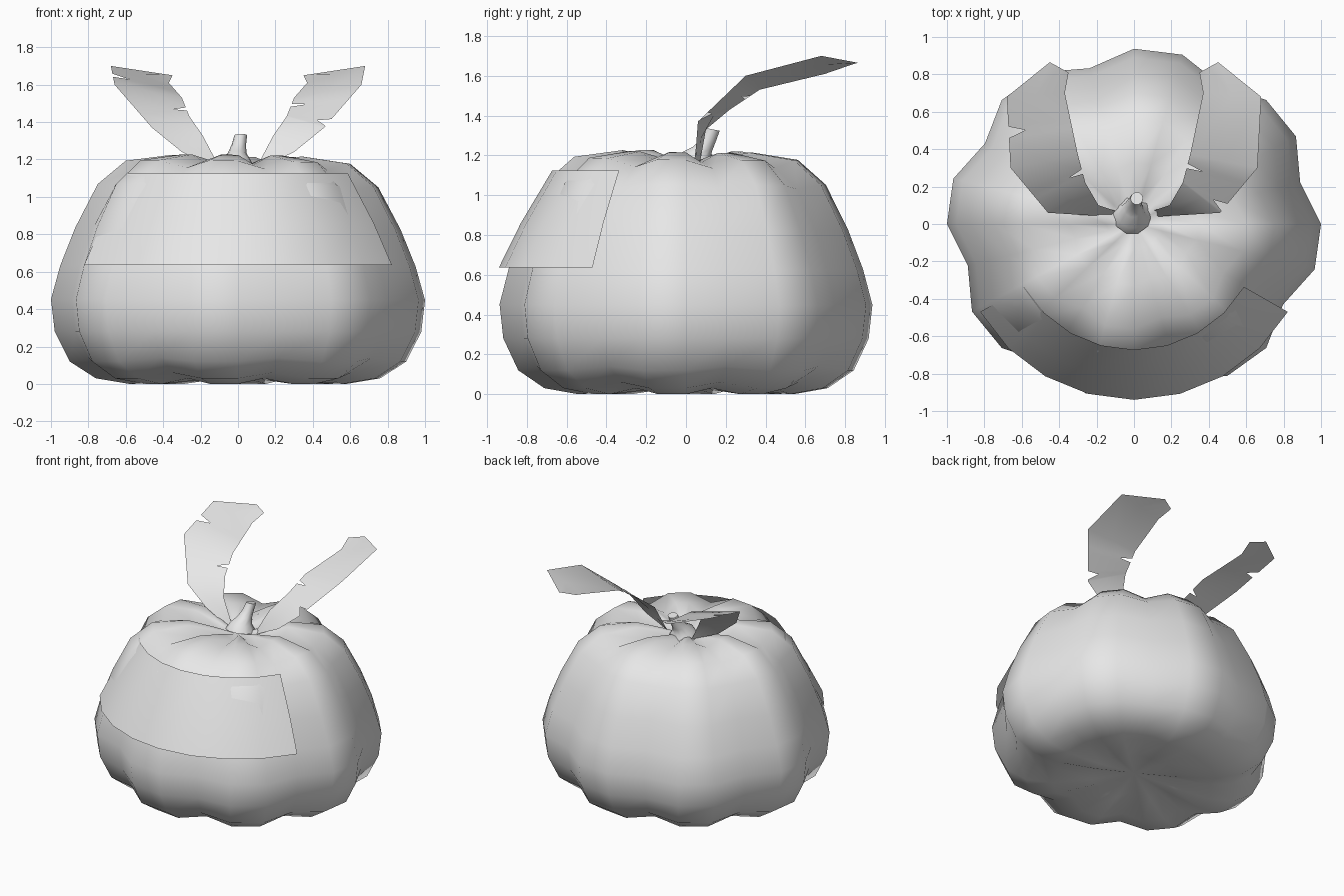
import bpy
from math import cos, sin, pi, radians
from mathutils import Vector

if "Cube" in bpy.data.objects:
    bpy.data.objects.remove(bpy.data.objects["Cube"], do_unlink=True)

grey = bpy.data.materials.new("plain grey")
grey.use_nodes = True
grey.diffuse_color = (0.8, 0.8, 0.8, 1)
grey.node_tree.nodes["Principled BSDF"].inputs["Base Color"].default_value = grey.diffuse_color


def make(name, verts, faces):
    mesh = bpy.data.meshes.new(name)
    mesh.from_pydata(verts, [], faces)
    mesh.materials.append(grey)
    for p in mesh.polygons:
        p.use_smooth = True
    obj = bpy.data.objects.new(name, mesh)
    bpy.context.scene.collection.objects.link(obj)
    return obj


def strip(rows, width, closed):
    """Quads joining consecutive rows of equal width."""
    n = width if closed else width - 1
    return [(r * width + i, r * width + (i + 1) % width,
             (r + 1) * width + (i + 1) % width, (r + 1) * width + i)
            for r in range(rows - 1) for i in range(n)]


# Pumpkin body: eight lobes, every third meridian is a crease
DEPTH = 0.937
SEG = 24
# radius, height, height shift of the crease
profile = [(0.30, 0.02, 0.03), (0.58, 0.0, 0.03), (0.76, 0.03, 0.03), (0.9, 0.12, 0.02),
           (0.98, 0.28, 0), (1.0, 0.45, 0), (0.95, 0.63, 0), (0.87, 0.83, 0),
           (0.75, 1.06, -0.02), (0.60, 1.185, -0.04), (0.35, 1.22, -0.05), (0.15, 1.18, -0.03)]
verts = []
for r, z, dz in profile:
    for i in range(SEG):
        a = 2 * pi * i / SEG
        crease = i % 3 == 1
        k = r * (0.92 if crease else 1)
        x, y = k * cos(a), k * DEPTH * sin(a)
        verts.append((x, y, z + (dz if crease else 0) - 0.01 * (x + y) * z * z))
faces = strip(len(profile), SEG, True)
bottom, top = len(verts), len(verts) + 1
verts += [(0, 0, 0.06), (0, 0, 1.14)]
last = (len(profile) - 1) * SEG
for i in range(SEG):
    j = (i + 1) % SEG
    faces += [(bottom, j, i), (top, last + i, last + j)]
make("pumpkin_body", verts, faces)

# Curved front panel lying over the lobes
verts = []
bands = [(0.94, 0.637), (0.83, 0.86), (0.672, 1.125)]
for r, z in bands:
    for i in range(9):
        a = radians(210 + 15 * i)
        verts.append((r * cos(a) * 1.01, r * sin(a), z))
make("front_panel", verts, strip(len(bands), 9, False))

# Stem: flared foot, leaning back, capped
rings = [(-0.01, 0.05, 1.15, 0.105), (-0.01, 0.05, 1.20, 0.075), (-0.005, 0.085, 1.235, 0.05),
         (0.005, 0.115, 1.28, 0.038), (0.015, 0.137, 1.33, 0.034)]
SIDES = 10
verts = [(x + r * cos(2 * pi * i / SIDES), y + r * sin(2 * pi * i / SIDES),
          z - 0.2 * r * sin(2 * pi * i / SIDES))
         for x, y, z, r in rings for i in range(SIDES)]
faces = strip(len(rings), SIDES, True)
faces.append(tuple(range((len(rings) - 1) * SIDES, len(rings) * SIDES)))
stem = make("stem", verts, faces)
stem.data.polygons[len(faces) - 1].use_smooth = False

# Leaves: pairs of inner and outer edge points, with torn notches
edges = [((0.10, 0.07, 1.16), (0.13, 0.04, 1.16)),
         ((0.19, 0.10, 1.33), (0.30, 0.05, 1.24)),
         ((0.26, 0.22, 1.43), (0.46, 0.06, 1.37)),
         ((0.30, 0.37, 1.53), (0.66, 0.30, 1.60)),
         ((0.37, 0.70, 1.61), (0.68, 0.68, 1.70)),
         ((0.35, 0.81, 1.65), (0.45, 0.865, 1.665))]


def leaf(name, side, notches):
    """notches: (section, position along it, edge index)."""
    rows = []
    for s, (inner, outer) in enumerate(edges):
        rows.append([Vector(inner), Vector(outer)])
        for sec, t, edge in notches:
            if sec != s:
                continue
            for step in (-0.08, 0, 0.08):
                pair = [Vector(edges[s][e]).lerp(Vector(edges[s + 1][e]), t + step)
                        for e in (0, 1)]
                if step == 0:
                    pair[edge] = pair[edge].lerp(pair[1 - edge], 0.27)
                rows.append(pair)
    verts = []
    for a, b in rows:
        for t in (0, 0.5, 1):
            p = a.lerp(b, t)
            verts.append((p.x * side, p.y, p.z))
    make(name, verts, strip(len(rows), 3, False))


leaf("left_leaf", 1, [(2, 0.12, 1), (2, 0.6, 0)])
leaf("right_leaf", -1, [(2, 0.4, 0), (3, 0.5, 1)])
